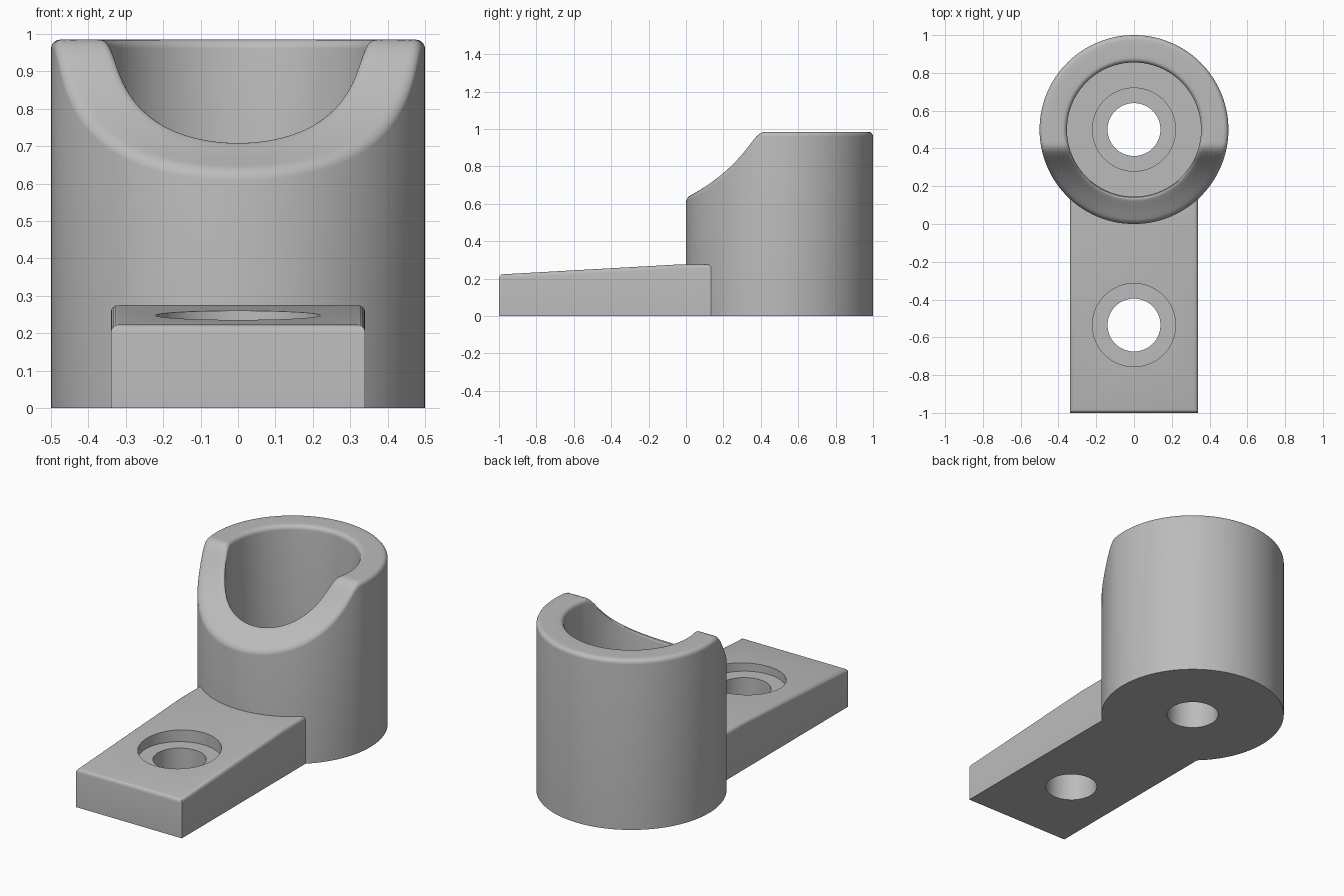
import bpy, bmesh, math

if "Cube" in bpy.data.objects:
    bpy.data.objects.remove(bpy.data.objects["Cube"])

CENTER_Y = 0.5
OUTER, BORE, SEAT, HOLE = 0.5, 0.355, 0.22, 0.14
TOP, FLOOR, LEDGE = 0.985, 0.26, 0.19
FILLET = 0.025
SEGMENTS = 160

grey = bpy.data.materials.new("plain grey")
grey.use_nodes = True
colour = (0.5, 0.5, 0.5, 1)
grey.diffuse_color = colour
grey.node_tree.nodes["Principled BSDF"].inputs["Base Color"].default_value = colour


def make_object(name, bm, smooth=True):
    bmesh.ops.recalc_face_normals(bm, faces=bm.faces)
    mesh = bpy.data.meshes.new(name)
    bm.to_mesh(mesh)
    bm.free()
    ob = bpy.data.objects.new(name, mesh)
    bpy.context.collection.objects.link(ob)
    mesh.materials.append(grey)
    if smooth:
        smooth_shade(ob)
    return ob


def smooth_shade(ob):
    bpy.ops.object.select_all(action='DESELECT')
    ob.select_set(True)
    bpy.context.view_layer.objects.active = ob
    bpy.ops.object.shade_smooth_by_angle(angle=math.radians(32))


def rim_height(y):
    """Concave scoop at the front, blended softly into the flat top."""
    arc = 1.463 - math.sqrt(0.846 - (min(y, 0.5) + 0.398) ** 2)
    blend = 0.06
    h = max(blend - abs(arc - TOP), 0) / blend
    return min(arc, TOP) - h * h * blend / 4


def rim_drop(r):
    """Rounded inner and outer edges of the rim."""
    d = max(0, FILLET - min(OUTER - r, r - BORE))
    return FILLET - math.sqrt(max(0, FILLET ** 2 - d * d))


# Cup: a revolved wall whose rim follows the scoop, with a stepped screw hole
steps = 5
round_in = [FILLET * (1 - math.cos(math.pi / 2 * i / steps)) for i in range(steps + 1)]
flat = OUTER - BORE - 2 * FILLET
rim = [OUTER - d for d in round_in]
rim += [OUTER - FILLET - flat * i / 4 for i in range(1, 4)]
rim += [BORE + d for d in reversed(round_in)]

bm = bmesh.new()
columns = []
for i in range(SEGMENTS):
    a = 2 * math.pi * i / SEGMENTS
    section = [(OUTER, 0)]
    section += [(r, rim_height(CENTER_Y + r * math.sin(a)) - rim_drop(r)) for r in rim]
    section += [(BORE, FLOOR), (SEAT, FLOOR), (SEAT, LEDGE), (HOLE, LEDGE), (HOLE, 0)]
    columns.append([bm.verts.new((r * math.cos(a), CENTER_Y + r * math.sin(a), z))
                    for r, z in section])
for i, here in enumerate(columns):
    after = columns[(i + 1) % SEGMENTS]
    for j in range(len(here)):
        k = (j + 1) % len(here)
        bm.faces.new((here[j], after[j], after[k], here[k]))
make_object("cup", bm)

# Mounting arm: a sloped bar with rounded top edges
WIDTH = 0.34
bm = bmesh.new()
profile = [(-1, 0), (0.2, 0), (0.2, 0.275), (-0.05, 0.275), (-1, 0.222)]
side = bm.faces.new([bm.verts.new((-WIDTH, y, z)) for y, z in profile])
extruded = bmesh.ops.extrude_face_region(bm, geom=[side])["geom"]
bmesh.ops.translate(bm, vec=(2 * WIDTH, 0, 0),
                    verts=[g for g in extruded if isinstance(g, bmesh.types.BMVert)])


def is_top_border(e):
    a, b = (v.co for v in e.verts)
    along = abs(a.x - b.x) < 0.01
    return min(a.z, b.z) > 0.1 and (along or max(a.y, b.y) < -0.9)


bmesh.ops.bevel(bm, geom=[e for e in bm.edges if is_top_border(e)], offset=0.02,
                segments=4, profile=0.5, affect='EDGES')
arm = make_object("mounting_arm", bm, smooth=False)


def cut(target, radius, y, bottom, top, segments):
    """Subtract an upright cylinder from the target."""
    bpy.ops.mesh.primitive_cylinder_add(vertices=segments, radius=radius,
                                        depth=top - bottom,
                                        location=(0, y, (top + bottom) / 2))
    cutter = bpy.context.object
    cutter.hide_render = True
    mod = target.modifiers.new("cut", 'BOOLEAN')
    mod.operation, mod.solver, mod.object = 'DIFFERENCE', 'EXACT', cutter
    bpy.context.view_layer.objects.active = target
    bpy.ops.object.modifier_apply(modifier=mod.name)
    bpy.data.objects.remove(cutter)


# Screw hole with its recess, then the curved seat against the cup
cut(arm, SEAT, -0.535, LEDGE, 1, 96)
cut(arm, HOLE, -0.535, -1, 1, 96)
cut(arm, OUTER - 0.001, CENTER_Y, -1, 1, SEGMENTS)
smooth_shade(arm)
